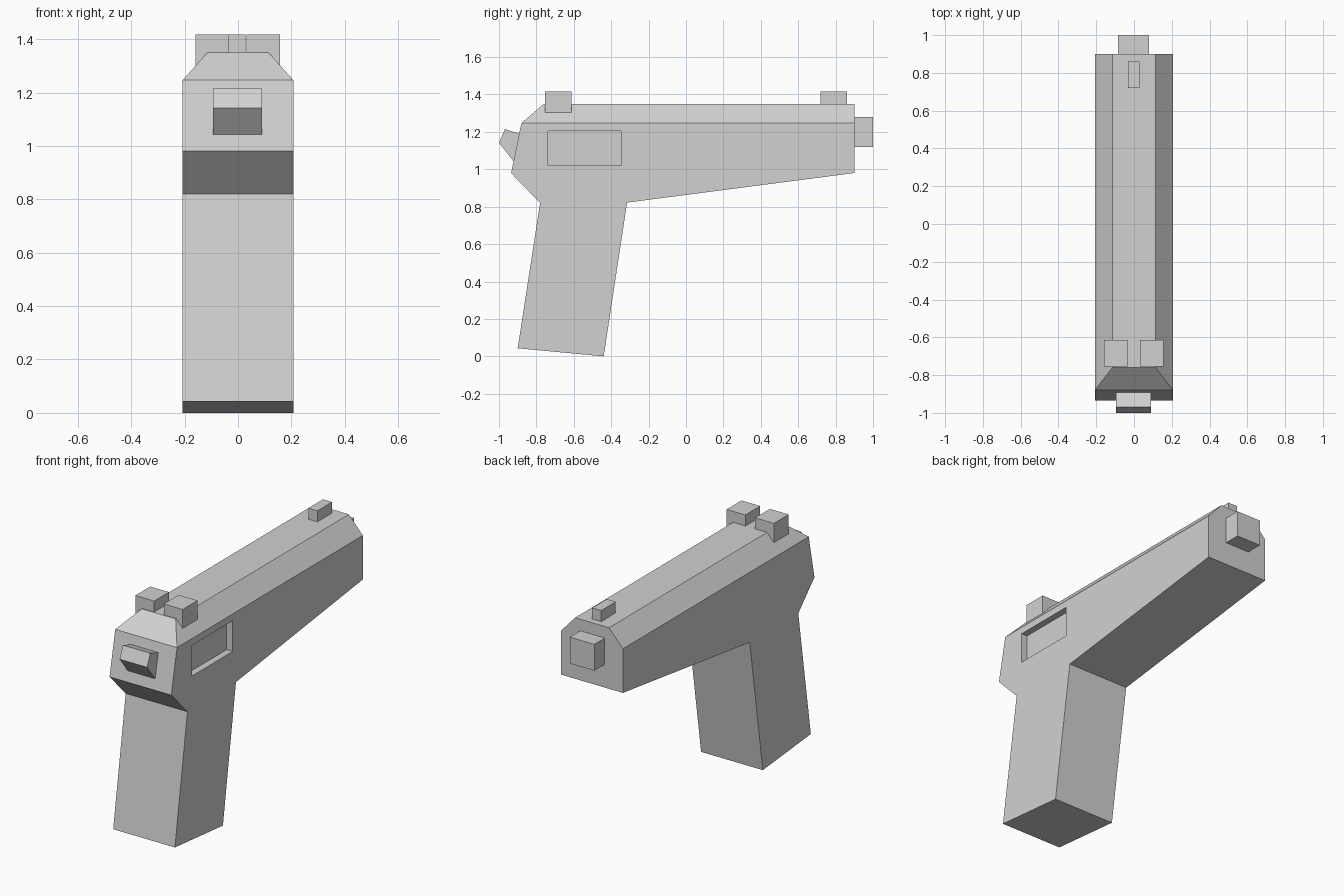
import bpy
import bmesh
from mathutils import Vector

if "Cube" in bpy.data.objects:
    bpy.data.objects.remove(bpy.data.objects["Cube"], do_unlink=True)

GREY = (0.64, 0.64, 0.64, 1.0)
metal = bpy.data.materials.new("plain grey")
metal.use_nodes = True
metal.diffuse_color = GREY
shader = next(n for n in metal.node_tree.nodes if n.type == "BSDF_PRINCIPLED")
shader.inputs["Base Color"].default_value = GREY


def side_prism(profile, x0, x1):
    """Extrude a (y, z) side profile from x0 to x1."""
    bm = bmesh.new()
    face = bm.faces.new([bm.verts.new((x0, y, z)) for y, z in profile])
    out = bmesh.ops.extrude_face_region(bm, geom=[face])
    moved = [v for v in out["geom"] if isinstance(v, bmesh.types.BMVert)]
    bmesh.ops.translate(bm, verts=moved, vec=(x1 - x0, 0, 0))
    bmesh.ops.recalc_face_normals(bm, faces=bm.faces)
    return bm


def finish(name, bm):
    mesh = bpy.data.meshes.new(name)
    bmesh.ops.recalc_face_normals(bm, faces=bm.faces)
    bm.to_mesh(mesh)
    bm.free()
    mesh.materials.append(metal)
    obj = bpy.data.objects.new(name, mesh)
    bpy.context.collection.objects.link(obj)
    return obj


def box(name, x0, x1, y0, y1, z0, z1):
    outline = [(y0, z0), (y1, z0), (y1, z1), (y0, z1)]
    return finish(name, side_prism(outline, x0, x1))


# Grip and slide in one side profile
HALF, TOP_HALF = 0.207, 0.114
body = side_prism([(-0.90, 0.043), (-0.44, 0), (-0.315, 0.822), (0.90, 0.98),
                   (0.90, 1.247), (-0.88, 1.247), (-0.935, 0.98), (-0.78, 0.82)],
                  -HALF, HALF)

# Chamfered slide top, sloping in at the sides and at the front
body.normal_update()
top = max(body.faces, key=lambda f: f.calc_center_median().z * (f.normal.z > 0.9))
out = bmesh.ops.extrude_face_region(body, geom=[top])
bmesh.ops.delete(body, geom=[top], context="FACES_ONLY")
for v in [g for g in out["geom"] if isinstance(g, bmesh.types.BMVert)]:
    front = v.co.y < 0
    v.co = Vector((TOP_HALF if v.co.x > 0 else -TOP_HALF,
                   -0.76 if front else 0.90, 1.35))
frame = finish("frame", body)

# Recessed port on the left side only
port = box("port_cutter", HALF - 0.04, HALF + 0.1, -0.737, -0.347, 1.02, 1.205)
port.hide_render = True
port.hide_viewport = True
cut = frame.modifiers.new("port", "BOOLEAN")
cut.operation = "DIFFERENCE"
cut.solver = "EXACT"
cut.object = port

# Paired posts and the single post at the far end
for name, x in (("right_sight_post", -0.097), ("left_sight_post", 0.094)):
    box(name, x - 0.063, x + 0.063, -0.755, -0.613, 1.30, 1.417)
box("far_sight_post", -0.033, 0.028, 0.72, 0.86, 1.32, 1.417)

# Barrel end block
box("barrel_end", -0.085, 0.079, 0.85, 1.0, 1.12, 1.28)

# Wedge-shaped hammer
finish("hammer", side_prism([(-1.0, 1.142), (-0.968, 1.215), (-0.86, 1.18),
                             (-0.86, 1.04), (-0.92, 1.04)], -0.094, 0.09))
